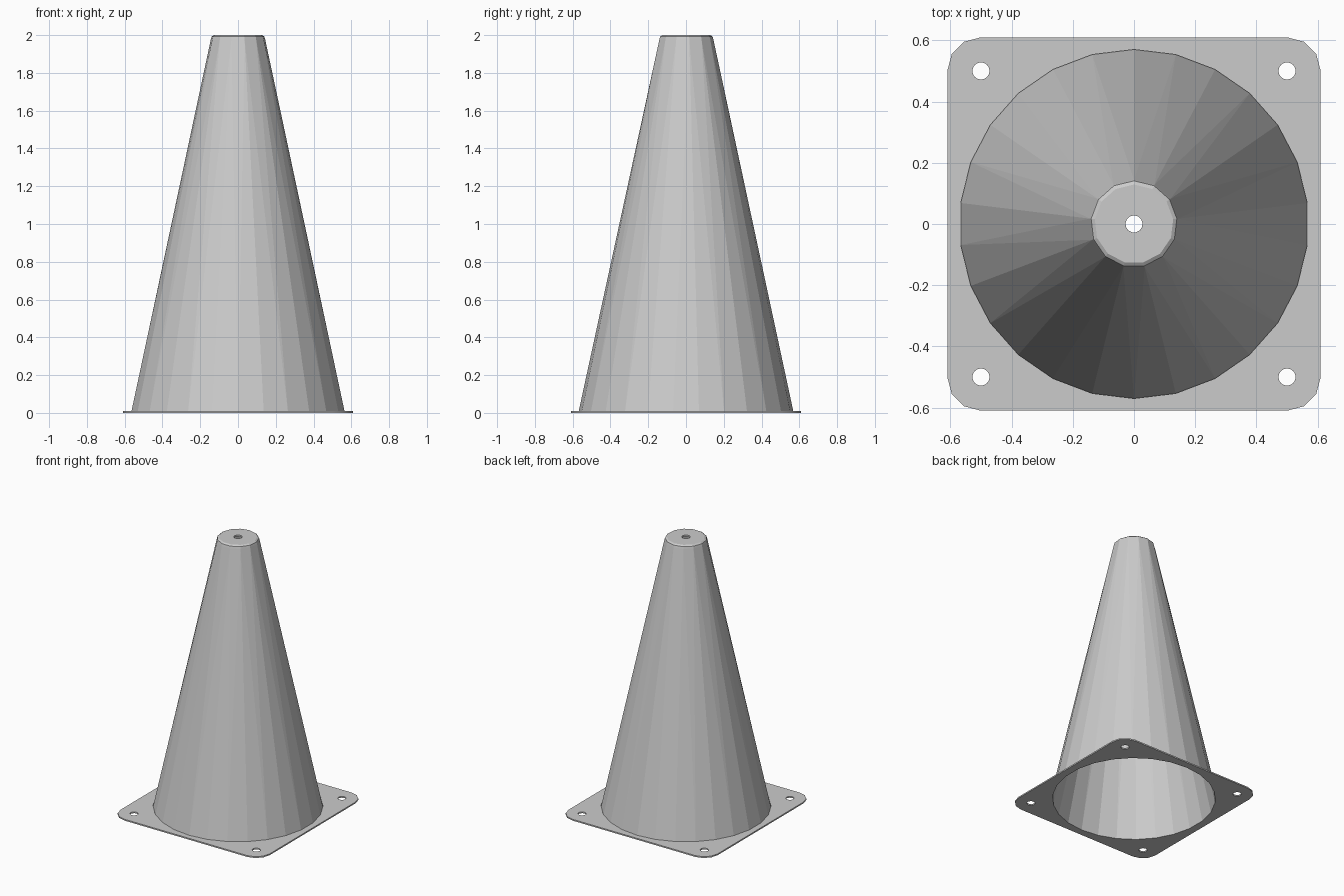
import bpy, bmesh
from math import sin, cos, pi

if "Cube" in bpy.data.objects:
    bpy.data.objects.remove(bpy.data.objects["Cube"])

SIDES = 26          # base of the cone; the tip has half as many
BASE_R = 0.57


def circle(r, n, cx=0, cy=0):
    # first point lies on +y
    return [(cx + r * sin(2 * pi * i / n), cy + r * cos(2 * pi * i / n)) for i in range(n)]


def rounded_square(half, radius, seg=3):
    pts, c = [], half - radius
    for k, (sx, sy) in enumerate([(1, 1), (-1, 1), (-1, -1), (1, -1)]):
        for i in range(seg + 1):
            a = pi / 2 * (k + i / seg)
            pts.append((sx * c + radius * cos(a), sy * c + radius * sin(a)))
    return pts


# base plate: filled outline with a cone opening and four corner holes
outlines = [rounded_square(0.61, 0.11), circle(BASE_R, SIDES)]
outlines += [circle(0.028, 16, x, y) for x in (-0.5, 0.5) for y in (-0.5, 0.5)]
curve = bpy.data.curves.new("base_plate", 'CURVE')
curve.dimensions = '2D'
curve.fill_mode = 'BOTH'
curve.extrude = 0.005
for pts in outlines:
    s = curve.splines.new('POLY')
    s.points.add(len(pts) - 1)
    for p, (x, y) in zip(s.points, pts):
        p.co = (x, y, 0, 1)
    s.use_cyclic_u = True
plate = bpy.data.objects.new("base_plate", curve)
plate.location.z = 0.005
bpy.context.collection.objects.link(plate)
bpy.context.view_layer.objects.active = plate
plate.select_set(True)
bpy.ops.object.convert(target='MESH')

# hollow cone: closed wall profile (radius, height, sides)
profile = [
    (BASE_R, 0.0, SIDES), (0.145, 1.977, 13), (0.141, 1.992, 13), (0.129, 2.0, 13),
    (0.028, 2.0, 13), (0.028, 1.988, 13), (0.131, 1.988, 13), (0.557, 0.0, SIDES),
]
bm = bmesh.new()
rings = [[bm.verts.new((x, y, z)) for x, y in circle(r, n)] for r, z, n in profile]


def bridge(a, b):
    if len(a) < len(b):
        a, b = b, a
    n, m = len(a), len(b)
    for i in range(m):
        j = (i + 1) % m
        if n == m:
            bm.faces.new((a[i], a[j], b[j], b[i]))
        else:
            l0, l1, l2 = a[2 * i], a[2 * i + 1], a[(2 * i + 2) % n]
            bm.faces.new((l0, l1, b[i]))
            bm.faces.new((l1, b[j], b[i]))
            bm.faces.new((l1, l2, b[j]))


for k in range(len(rings)):
    bridge(rings[k], rings[(k + 1) % len(rings)])
bmesh.ops.recalc_face_normals(bm, faces=bm.faces[:])
mesh = bpy.data.meshes.new("cone_body")
bm.to_mesh(mesh)
bm.free()
bpy.context.collection.objects.link(bpy.data.objects.new("cone_body", mesh))
